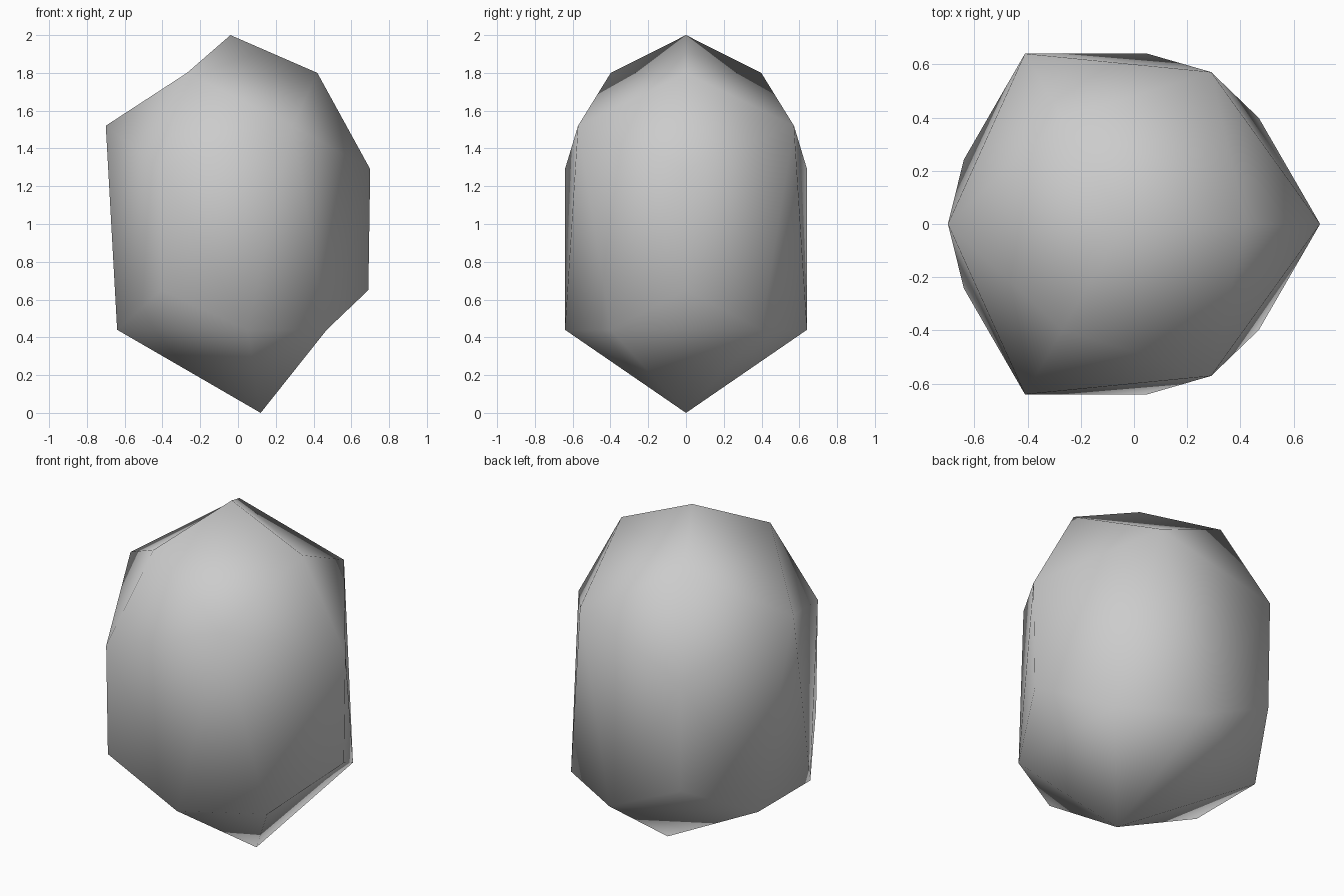
import bpy
import bmesh
from math import cos, sin, radians

if "Cube" in bpy.data.objects:
    bpy.data.objects.remove(bpy.data.objects["Cube"], do_unlink=True)

AXIS_X = -0.04  # the stone has threefold symmetry about this upright axis

grey = bpy.data.materials.new("light_grey")
grey.use_nodes = True
colour = (0.6, 0.6, 0.6, 1)
grey.diffuse_color = colour
grey.node_tree.nodes["Principled BSDF"].inputs["Base Color"].default_value = colour

bm = bmesh.new()


def ring(radius, angle, z):
    """Three points, a third of a turn apart."""
    return [bm.verts.new((AXIS_X + radius * cos(radians(angle + 120 * i)),
                          radius * sin(radians(angle + 120 * i)), z))
            for i in range(3)]


# Corner rings from the crown down to the base
top = bm.verts.new((AXIS_X, 0, 2))
crown = ring(0.46, 0, 1.8)
shoulder = ring(0.66, 60, 1.52)
upper = ring(0.74, 0, 1.29)
lower = ring(0.73, 0, 0.65)
base_a = ring(0.647, 38, 0.44)
base_b = ring(0.647, 82, 0.44)
bottom = bm.verts.new((0.12, 0, 0))

# One third of the facets at a time
for i in range(3):
    n = (i + 1) % 3
    s, a, b = shoulder[i], base_a[i], base_b[i]
    for face in (
        (top, crown[i], crown[n]),
        (crown[i], s, crown[n]),
        (crown[i], upper[i], s),
        (crown[n], s, upper[n]),
        (upper[i], lower[i], a),
        (upper[i], a, s),
        (s, a, b),
        (s, b, upper[n]),
        (upper[n], b, lower[n]),
        (lower[n], b, base_a[n]),
        (bottom, b, a),
        (bottom, base_a[n], b),
    ):
        bm.faces.new(face)

bmesh.ops.recalc_face_normals(bm, faces=bm.faces)
for face in bm.faces:
    face.smooth = True

mesh = bpy.data.meshes.new("stone")
bm.to_mesh(mesh)
bm.free()
mesh.materials.append(grey)
stone = bpy.data.objects.new("stone", mesh)
bpy.context.collection.objects.link(stone)
